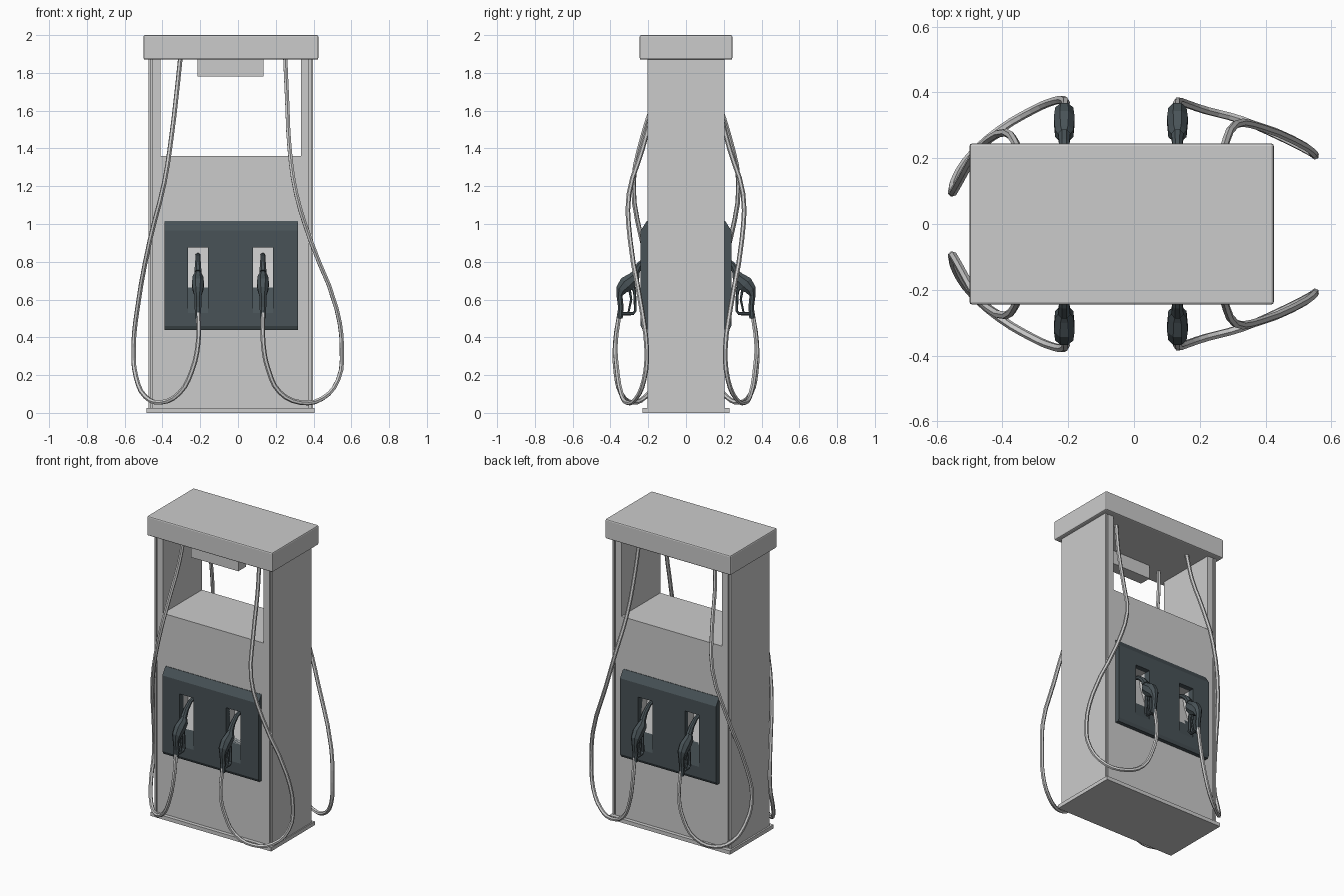
import bpy, bmesh, math
from mathutils import Vector

if "Cube" in bpy.data.objects:
    bpy.data.objects.remove(bpy.data.objects["Cube"])

dark = bpy.data.materials.new("dark_slate")
dark.diffuse_color = (0.065, 0.085, 0.095, 1)
dark.use_nodes = True
dark.node_tree.nodes["Principled BSDF"].inputs["Base Color"].default_value = dark.diffuse_color


def finish(name, bm, mat=None):
    bmesh.ops.recalc_face_normals(bm, faces=bm.faces)
    me = bpy.data.meshes.new(name)
    bm.to_mesh(me)
    bm.free()
    ob = bpy.data.objects.new(name, me)
    bpy.context.collection.objects.link(ob)
    if mat:
        me.materials.append(mat)
    return ob


def box(name, x0, x1, y0, y1, z0, z1, bevel=0, mat=None):
    bm = bmesh.new()
    bmesh.ops.create_cube(bm, size=1)
    for v in bm.verts:
        v.co = ((x0 + x1) / 2 + v.co.x * (x1 - x0),
                (y0 + y1) / 2 + v.co.y * (y1 - y0),
                (z0 + z1) / 2 + v.co.z * (z1 - z0))
    ob = finish(name, bm, mat)
    if bevel:
        m = ob.modifiers.new("bevel", 'BEVEL')
        m.width, m.segments = bevel, 2
    return ob


def prism(bm, profile, x0, x1):
    # y-z outline pulled along x
    a = [bm.verts.new((x0, y, z)) for y, z in profile]
    b = [bm.verts.new((x1, y, z)) for y, z in profile]
    bm.faces.new(a)
    bm.faces.new(b[::-1])
    for i in range(len(a)):
        j = (i + 1) % len(a)
        bm.faces.new((a[i], b[i], b[j], a[j]))


def loft(bm, x, s, stations, n=8):
    # rings along a y-z path; station = (y, z, half width in x, half thickness)
    rings = []
    for i, (y, z, hx, ht) in enumerate(stations):
        p, q = stations[max(i - 1, 0)], stations[min(i + 1, len(stations) - 1)]
        t = Vector((q[0] - p[0], q[1] - p[1])).normalized()
        ring = []
        for k in range(n):
            a = 2 * math.pi * (k + 0.5) / n
            d = ht * math.sin(a)
            ring.append(bm.verts.new((x + hx * math.cos(a), s * (y - t.y * d), z + t.x * d)))
        rings.append(ring)
    for r0, r1 in zip(rings, rings[1:]):
        for k in range(n):
            j = (k + 1) % n
            bm.faces.new((r0[k], r0[j], r1[j], r1[k]))
    bm.faces.new(rings[0])
    bm.faces.new(rings[-1][::-1])


# Cabinet
box("base_plate", -0.485, 0.405, -0.23, 0.23, 0, 0.025)
body = box("lower_body", -0.41, 0.335, -0.205, 0.205, 0.02, 1.36)
box("canopy", -0.50, 0.425, -0.245, 0.245, 1.87, 2.0, 0.008)
box("price_sign", -0.215, 0.135, -0.19, -0.11, 1.78, 1.875)
CX = -0.038
for side, name in ((-1, "left"), (1, "right")):
    def span(a, b):
        return sorted((CX + side * a, CX + side * b))
    box(name + "_post", *span(0.371, 0.414), -0.205, 0.205, 0.02, 1.88)
    box(name + "_groove_core", *span(0.41, 0.428), -0.195, 0.195, 0.02, 1.88)
    box(name + "_side_panel", *span(0.424, 0.436), -0.205, 0.205, 0.02, 1.88)

# Sloping nozzle recesses, cut from body and panels
NOZZLES = (-0.212, 0.132)
bm = bmesh.new()
for s in (1, -1):
    for x in NOZZLES:
        prism(bm, [(s * -0.25, 0.50), (s * -0.25, 0.875), (s * -0.14, 0.875), (s * -0.15, 0.80)],
              x - 0.053, x + 0.053)
cutter = finish("recess_cutter", bm, dark)
cutter.hide_render = True
cutter.display_type = 'WIRE'


def cut(ob):
    m = ob.modifiers.new("recess", 'BOOLEAN')
    m.object, m.operation, m.solver = cutter, 'DIFFERENCE', 'EXACT'


cut(body)

# Hose paths on the front, given as x, y, z
HOSES = (
    [(-0.21, -0.352, 0.53), (-0.21, -0.375, 0.38), (-0.245, -0.373, 0.22), (-0.31, -0.345, 0.105),
     (-0.41, -0.285, 0.055), (-0.49, -0.215, 0.085), (-0.54, -0.145, 0.19), (-0.553, -0.095, 0.345),
     (-0.533, -0.125, 0.55), (-0.465, -0.235, 0.92), (-0.39, -0.278, 1.22), (-0.35, -0.225, 1.48),
     (-0.325, -0.16, 1.69), (-0.305, -0.13, 1.88)],
    [(0.132, -0.352, 0.53), (0.134, -0.373, 0.36), (0.16, -0.365, 0.23), (0.22, -0.345, 0.11),
     (0.33, -0.315, 0.055), (0.445, -0.265, 0.075), (0.53, -0.222, 0.175), (0.55, -0.208, 0.335),
     (0.522, -0.235, 0.55), (0.385, -0.295, 0.91), (0.308, -0.302, 1.16), (0.273, -0.23, 1.40),
     (0.26, -0.165, 1.66), (0.25, -0.13, 1.88)])

for s, face in ((1, "front"), (-1, "back")):
    # Dark panel with chamfered top and bottom
    bm = bmesh.new()
    prism(bm, [(s * y, z) for y, z in ((-0.195, 0.44), (-0.23, 0.44), (-0.24, 0.46),
                                       (-0.24, 0.965), (-0.208, 1.015), (-0.195, 1.015))], -0.39, 0.318)
    cut(finish(face + "_nozzle_panel", bm, dark))

    for x, path, side in zip(NOZZLES, HOSES, ("left", "right")):
        # Nozzle: spout and valve body, handle, guard, trigger
        bm = bmesh.new()
        loft(bm, x, s, [(-0.165, 0.835, 0.013, 0.013), (-0.205, 0.82, 0.014, 0.014),
                        (-0.245, 0.785, 0.017, 0.017), (-0.268, 0.745, 0.02, 0.024)])
        loft(bm, x, s, [(-0.262, 0.745, 0.016, 0.02), (-0.275, 0.715, 0.03, 0.036),
                        (-0.315, 0.682, 0.034, 0.045), (-0.343, 0.652, 0.03, 0.032),
                        (-0.352, 0.62, 0.02, 0.017), (-0.345, 0.56, 0.019, 0.016),
                        (-0.35, 0.50, 0.016, 0.016)])
        loft(bm, x, s, [(-0.285, 0.68, 0.016, 0.014), (-0.272, 0.64, 0.012, 0.008),
                        (-0.268, 0.54, 0.012, 0.007), (-0.28, 0.525, 0.012, 0.008),
                        (-0.345, 0.525, 0.014, 0.009)], 6)
        loft(bm, x, s, [(-0.30, 0.66, 0.008, 0.007), (-0.29, 0.60, 0.008, 0.006),
                        (-0.305, 0.53, 0.008, 0.005)], 6)
        finish(f"{face}_{side}_nozzle", bm, dark)

        # Hose
        cu = bpy.data.curves.new(f"{face}_{side}_hose", 'CURVE')
        cu.dimensions = '3D'
        cu.bevel_depth, cu.bevel_resolution = 0.0125, 1
        cu.resolution_u, cu.use_fill_caps = 3, True
        sp = cu.splines.new('BEZIER')
        sp.bezier_points.add(len(path) - 1)
        for p, (px, py, pz) in zip(sp.bezier_points, path):
            p.co = (px, s * py, pz)
            p.handle_left_type = p.handle_right_type = 'AUTO'
        sp.use_smooth = False
        bpy.context.collection.objects.link(bpy.data.objects.new(cu.name, cu))
